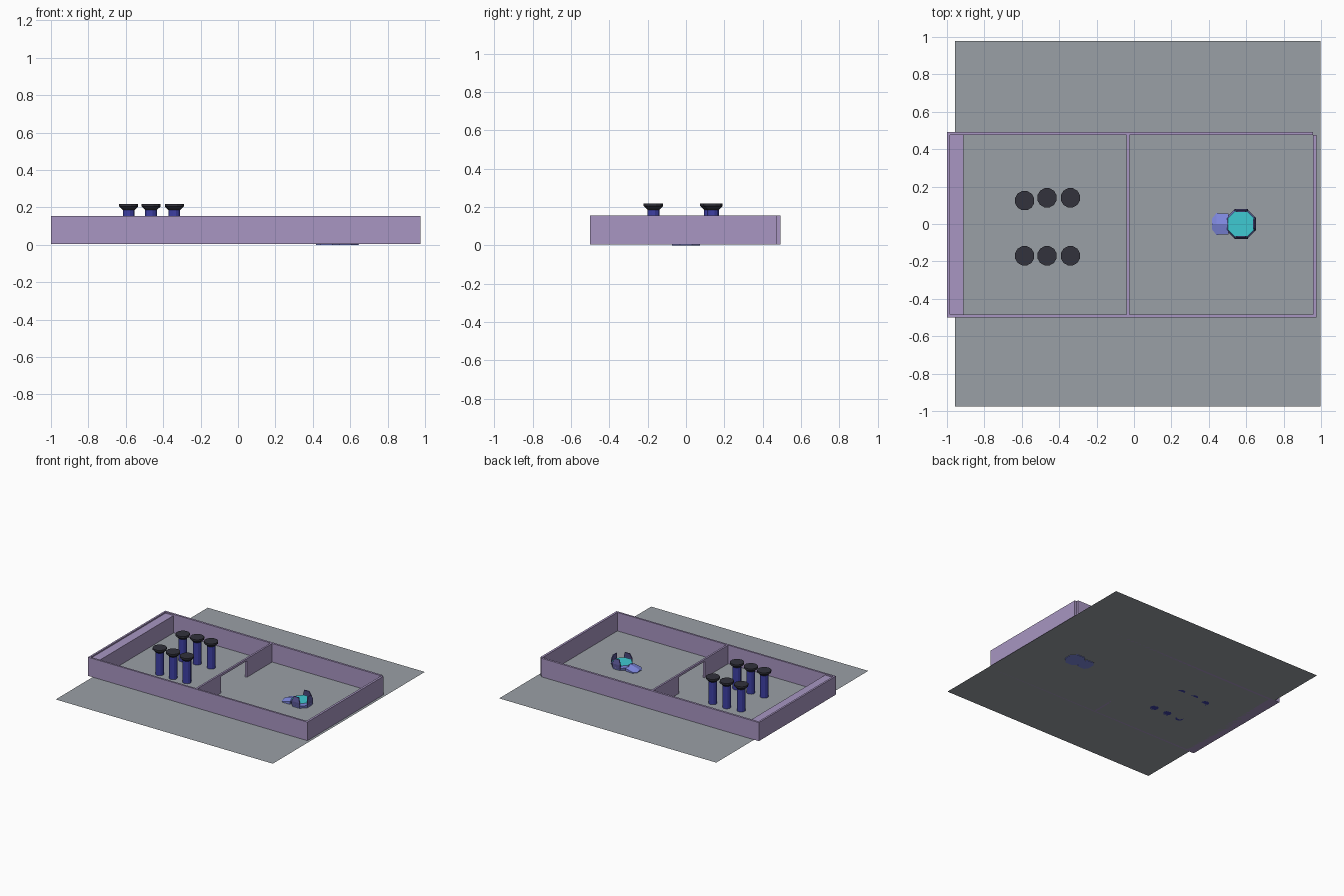
import bpy, bmesh, math
from mathutils import Vector

if "Cube" in bpy.data.objects:
    bpy.data.objects.remove(bpy.data.objects["Cube"])


def material(name, rgb):
    # sRGB bytes to linear
    lin = [((c / 255 + 0.055) / 1.055) ** 2.4 for c in rgb] + [1]
    m = bpy.data.materials.new(name)
    m.use_nodes = True
    m.diffuse_color = lin
    m.node_tree.nodes["Principled BSDF"].inputs["Base Color"].default_value = lin
    return m


GREY = material("floor grey", (154, 160, 166))
LILAC = material("wall lilac", (168, 150, 194))
NAVY = material("pillar blue", (62, 64, 165))
BLACK = material("cap charcoal", (50, 50, 60))
BLUE = material("ramp blue", (126, 136, 222))
CYAN = material("seat cyan", (62, 202, 210))
VIOLET = material("fin violet", (92, 88, 152))

FLOOR, TOP = 0.004, 0.155
DOOR = (-0.185, 0.15)          # doorway range along y
LINTEL = 0.137


def finish(name, bm, *mats):
    bmesh.ops.recalc_face_normals(bm, faces=bm.faces)
    me = bpy.data.meshes.new(name)
    bm.to_mesh(me)
    bm.free()
    for m in mats:
        me.materials.append(m)
    ob = bpy.data.objects.new(name, me)
    bpy.context.collection.objects.link(ob)
    return ob


def add_box(bm, x, y, z):
    verts = bmesh.ops.create_cube(bm, size=1)["verts"]
    for v in verts:
        v.co = Vector([(r[0] + r[1]) / 2 + c * (r[1] - r[0])
                       for r, c in zip((x, y, z), v.co)])


def loft(bm, rings, cap_mat=0):
    # Skin a stack of equal-length rings and cap both ends
    loops = [[bm.verts.new(p) for p in ring] for ring in rings]
    n = len(loops[0])
    for a, b in zip(loops, loops[1:]):
        for i in range(n):
            j = (i + 1) % n
            bm.faces.new((a[i], a[j], b[j], b[i]))
    bm.faces.new(loops[0][::-1])
    bm.faces.new(loops[-1]).material_index = cap_mat


def ring(x, y, z, r, n, squash=1):
    step = 2 * math.pi / n
    return [(x + r * squash * math.cos((i + 0.5) * step),
             y + r * math.sin((i + 0.5) * step), z) for i in range(n)]


# Ground sheet
bm = bmesh.new()
bmesh.ops.create_grid(bm, x_segments=1, y_segments=1, size=0.977)
bmesh.ops.translate(bm, verts=bm.verts, vec=(0.019, 0.002, FLOOR))
finish("floor", bm, GREY)


# Cross walls, each with a doorway and an optional flush door
def cross_wall(name, x, y, door):
    bm = bmesh.new()
    add_box(bm, x, (y[0], DOOR[0]), (FLOOR, TOP))
    add_box(bm, x, (DOOR[1], y[1]), (FLOOR, TOP))
    add_box(bm, x, DOOR, (LINTEL, TOP))
    finish(name, bm, LILAC)
    if door:
        bm = bmesh.new()
        add_box(bm, x, DOOR, (FLOOR, LINTEL))
        finish(name + "_door", bm, LILAC)


cross_wall("right_end_wall", (-1, -0.985), (-0.485, 0.475), True)
cross_wall("divider_wall", (-0.04, -0.025), (-0.485, 0.475), False)
cross_wall("left_end_wall", (0.957, 0.975), (-0.485, 0.475), True)

# Long walls
for name, x, y in (("front_wall", (-1, 0.975), (-0.5, -0.485)),
                   ("back_wall", (-1, 0.957), (0.475, 0.492))):
    bm = bmesh.new()
    add_box(bm, x, y, (FLOOR, TOP))
    finish(name, bm, LILAC)

# Ledge along the right end
bm = bmesh.new()
add_box(bm, (-0.985, -0.912), (-0.485, 0.475), (FLOOR, 0.145))
finish("end_ledge", bm, LILAC)

# Two rows of pillars with flared caps
for x, back in ((-0.585, 0.125), (-0.465, 0.14), (-0.34, 0.14)):
    for row, y in (("front", -0.17), ("back", back)):
        bm = bmesh.new()
        loft(bm, [ring(x, y, z, 0.032, 12) for z in (FLOOR, 0.186)])
        finish(row + "_pillar", bm, NAVY)
        bm = bmesh.new()
        loft(bm, [ring(x, y, z, r, 12) for z, r in
                  ((0.184, 0.031), (0.205, 0.053), (0.219, 0.053))])
        finish(row + "_pillar_cap", bm, BLACK)

# Seat: faceted base with a bright top
CX = 0.573
bm = bmesh.new()
loft(bm, [ring(CX, 0, 0, 0.078, 8), ring(CX, 0, 0.025, 0.085, 8),
          ring(CX, 0, 0.042, 0.077, 8)], 1)
finish("seat", bm, BLUE, CYAN)

# Sloping ramp with a central ridge in front of the seat
bm = bmesh.new()
sections = ((0.418, 0.03, 0.006, 0.014), (0.44, 0.058, 0.012, 0.024),
            (0.505, 0.055, 0.026, 0.042))
loft(bm, [[(x, -w, 0), (x, w, 0), (x, w, side), (x, 0, ridge), (x, -w, side)]
          for x, w, side, ridge in sections])
finish("ramp", bm, BLUE)

# Upright fins at the back and both sides
for name, ang in (("left_fin", 90), ("rear_fin", 0), ("right_fin", -90)):
    a = math.radians(ang)
    out, side = Vector((math.cos(a), math.sin(a), 0)), Vector((-math.sin(a), math.cos(a), 0))
    bm = bmesh.new()
    rings = []
    for z, w, d in ((0.015, 0.034, 0.078), (0.05, 0.036, 0.079), (0.088, 0.022, 0.071)):
        c = Vector((CX, 0, z))
        rings.append([c + side * s * w + out * (d + t)
                      for s, t in ((-1, -0.008), (1, -0.008), (1, 0), (-1, 0))])
    loft(bm, rings)
    finish(name, bm, VIOLET)
